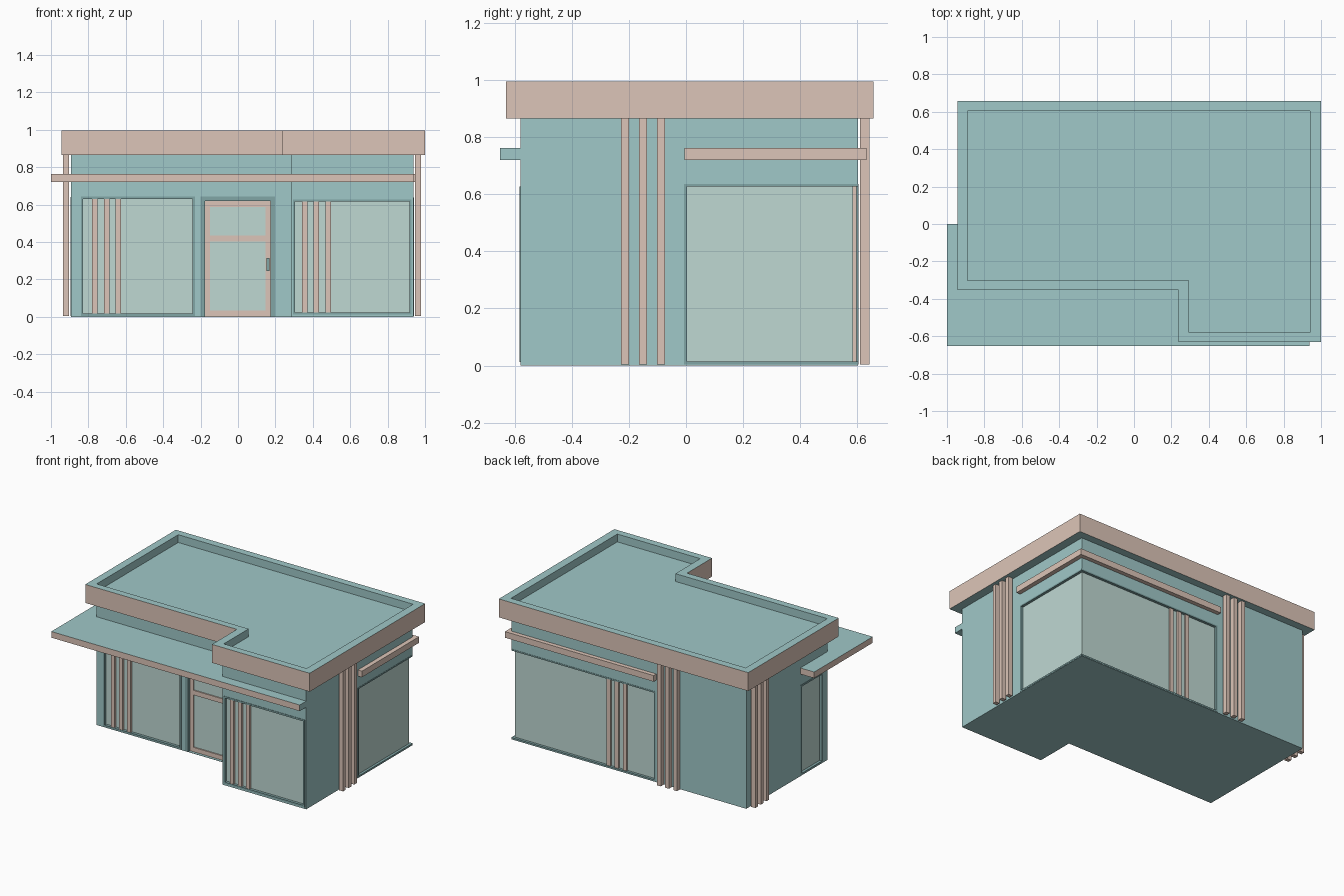
import bpy, bmesh

if "Cube" in bpy.data.objects:
    bpy.data.objects.remove(bpy.data.objects["Cube"])


def material(name, rgb):
    m = bpy.data.materials.new(name)
    m.diffuse_color = (*rgb, 1)
    m.use_nodes = True
    m.node_tree.nodes["Principled BSDF"].inputs["Base Color"].default_value = m.diffuse_color
    return m


TEAL = material("teal", (0.35, 0.58, 0.58))
DARK = material("dark_teal", (0.22, 0.38, 0.38))
PINK = material("pink", (0.72, 0.56, 0.48))
GLASS = material("glass", (0.52, 0.69, 0.65))


def loft(name, rings, mats):
    """Join equal-length closed rings in order and cap both ends."""
    bm = bmesh.new()
    loops = [[bm.verts.new(p) for p in r] for r in rings]
    n = len(loops[0])
    for a, b in zip(loops, loops[1:]):
        for i in range(n):
            bm.faces.new((a[i], a[(i + 1) % n], b[(i + 1) % n], b[i]))
    bm.faces.new(loops[0])
    bm.faces.new(loops[-1])
    bmesh.ops.recalc_face_normals(bm, faces=bm.faces)
    me = bpy.data.meshes.new(name)
    bm.to_mesh(me)
    bm.free()
    for m in mats:
        me.materials.append(m)
    ob = bpy.data.objects.new(name, me)
    bpy.context.collection.objects.link(ob)
    return ob


def prism(name, pts, z0, z1, *mats):
    return loft(name, [[(x, y, z) for x, y in pts] for z in (z0, z1)], mats)


def box(name, x, y, z, mat):
    (x0, x1), (y0, y1) = sorted(x), sorted(y)
    return prism(name, [(x0, y0), (x1, y0), (x1, y1), (x0, y1)], *z, mat)


def cut(target, cutter):
    mod = target.modifiers.new("opening", 'BOOLEAN')
    mod.operation = 'DIFFERENCE'
    mod.solver = 'EXACT'
    mod.object = cutter
    bpy.context.view_layer.objects.active = target
    bpy.ops.object.modifier_apply(modifier=mod.name)
    bpy.data.objects.remove(cutter)


def stepped(x0, xs, x1, y0, ys, y1):
    """Footprint with the front left corner set back."""
    return [(x0, ys), (xs, ys), (xs, y0), (x1, y0), (x1, y1), (x0, y1)]


# Main walls
wall_plan = stepped(-0.892, 0.285, 0.938, -0.58, -0.303, 0.602)
walls = prism("walls", wall_plan, 0, 0.875, TEAL)


def opening(name, a, z, face, side, depth, rim, jamb_bottom=True):
    """Recess in a wall facing -y (side False) or -x (side True), with a frame."""
    def part(nm, a, d, z, mat):
        d = (face + d[0], face + d[1])
        return box(nm, d, a, z, mat) if side else box(nm, a, d, z, mat)
    cut(walls, part("cutter", a, (-0.1, depth), z, TEAL))
    out = (-0.003, depth)
    part(name + "_frame_side_a", (a[0], a[0] + rim), out, z, DARK)
    part(name + "_frame_side_b", (a[1] - rim, a[1]), out, z, DARK)
    inner = (a[0] + rim, a[1] - rim)
    part(name + "_frame_top", inner, out, (z[1] - rim, z[1]), DARK)
    if jamb_bottom:
        part(name + "_frame_bottom", inner, out, (z[0], z[0] + rim), DARK)
    return part


# Front and left windows
for name, a, z, face, side in (
        ("front_left_window", (-0.84, -0.23), (0.005, 0.643), -0.303, False),
        ("front_right_window", (0.293, 0.928), (0.012, 0.628), -0.58, False),
        ("left_window", (-0.25, 0.0), (0.005, 0.64), -0.892, True)):
    part = opening(name, a, z, face, side, 0.022, 0.012)
    part(name + "_glass", (a[0] + .012, a[1] - .012), (0.016, 0.022),
         (z[0] + .012, z[1] - .012), GLASS)

# Door with two glazed panels
part = opening("door", (-0.2, 0.197), (0.002, 0.643), -0.303, False, 0.04, 0.024, False)
leaf = (0.02, 0.04)
part("door_left_stile", (-0.176, -0.15), leaf, (0.002, 0.619), PINK)
part("door_right_stile", (0.147, 0.173), leaf, (0.002, 0.619), PINK)
for label, z in (("bottom", (0.002, 0.033)), ("middle", (0.402, 0.435)), ("top", (0.588, 0.619))):
    part(f"door_{label}_rail", (-0.15, 0.147), leaf, z, PINK)
part("door_lower_glass", (-0.15, 0.147), (0.028, 0.036), (0.033, 0.402), GLASS)
part("door_upper_glass", (-0.15, 0.147), (0.028, 0.036), (0.435, 0.588), GLASS)
part("door_handle", (0.153, 0.168), (0.004, 0.02), (0.245, 0.315), DARK)


def corner(xa, xo, xi, ya, yo, yi):
    """L-shaped plan round the back right corner, from (xa) to (ya)."""
    return [(xa, yo), (xo, yo), (xo, ya), (xi, ya), (xi, yi), (xa, yi)]


# Corner window at the back right
cut(walls, prism("cutter", corner(-0.185, 1.1, 0.916, -0.007, 0.8, 0.58), 0.003, 0.637, TEAL))
strip = corner(-0.185, 0.94, 0.916, -0.007, 0.604, 0.58)
prism("corner_window_frame_bottom", strip, 0.003, 0.014, DARK)
prism("corner_window_frame_top", strip, 0.627, 0.637, DARK)
box("corner_window_right_jamb", (0.916, 0.94), (-0.007, 0.004), (0.014, 0.627), DARK)
box("corner_window_back_jamb", (-0.185, -0.174), (0.58, 0.604), (0.014, 0.627), DARK)
prism("corner_window_glass", corner(-0.174, 0.922, 0.916, 0.004, 0.586, 0.58),
      0.014, 0.627, GLASS)
prism("corner_band", corner(-0.19, 0.97, 0.935, -0.005, 0.632, 0.598), 0.72, 0.763, PINK)

# Vertical fins in groups of three
for name, start, d, side, z in (
        ("front_left_window_fin", -0.78, (-0.303, -0.289), False, (0.012, 0.638)),
        ("front_right_window_fin", 0.342, (-0.58, -0.566), False, (0.02, 0.622)),
        ("back_window_fin", 0.046, (0.584, 0.597), False, (0.01, 0.63)),
        ("back_fin", -0.38, (0.61, 0.643), False, (0.003, 0.868)),
        ("left_fin", 0.41, (-0.936, -0.903), True, (0.003, 0.868)),
        ("right_fin", -0.228, (0.946, 0.979), True, (0.003, 0.868))):
    for i in range(3):
        a = (start + 0.063 * i, start + 0.063 * i + 0.029)
        x, y = (d, a) if side else (a, d)
        box(f"{name}_{i + 1}", x, y, z, PINK)

# Flat roof with parapet and sunken deck, pink on the outer fascia only
outer = stepped(-0.945, 0.238, 1.0, -0.63, -0.352, 0.657)
inner = stepped(-0.89, 0.295, 0.942, -0.58, -0.303, 0.605)
roof = loft("roof", [[(x, y, z) for x, y in plan] for plan, z in
                     ((outer, 0.865), (outer, 0.995), (inner, 0.995), (inner, 0.94))],
            (TEAL, PINK))
for f in list(roof.data.polygons)[:6]:
    f.material_index = 1

# Canopy wrapping the front and left, with pink edges
canopy = prism("canopy", [(-1, -0.652), (0.938, -0.652), (0.938, -0.575), (0.28, -0.575),
                          (0.28, -0.298), (-0.887, -0.298), (-0.887, 0), (-1, 0)],
               0.72, 0.763, TEAL, PINK)
for f in canopy.data.polygons:
    if abs(f.normal.z) < 0.5 and f.normal.x < 0.5:
        f.material_index = 1
